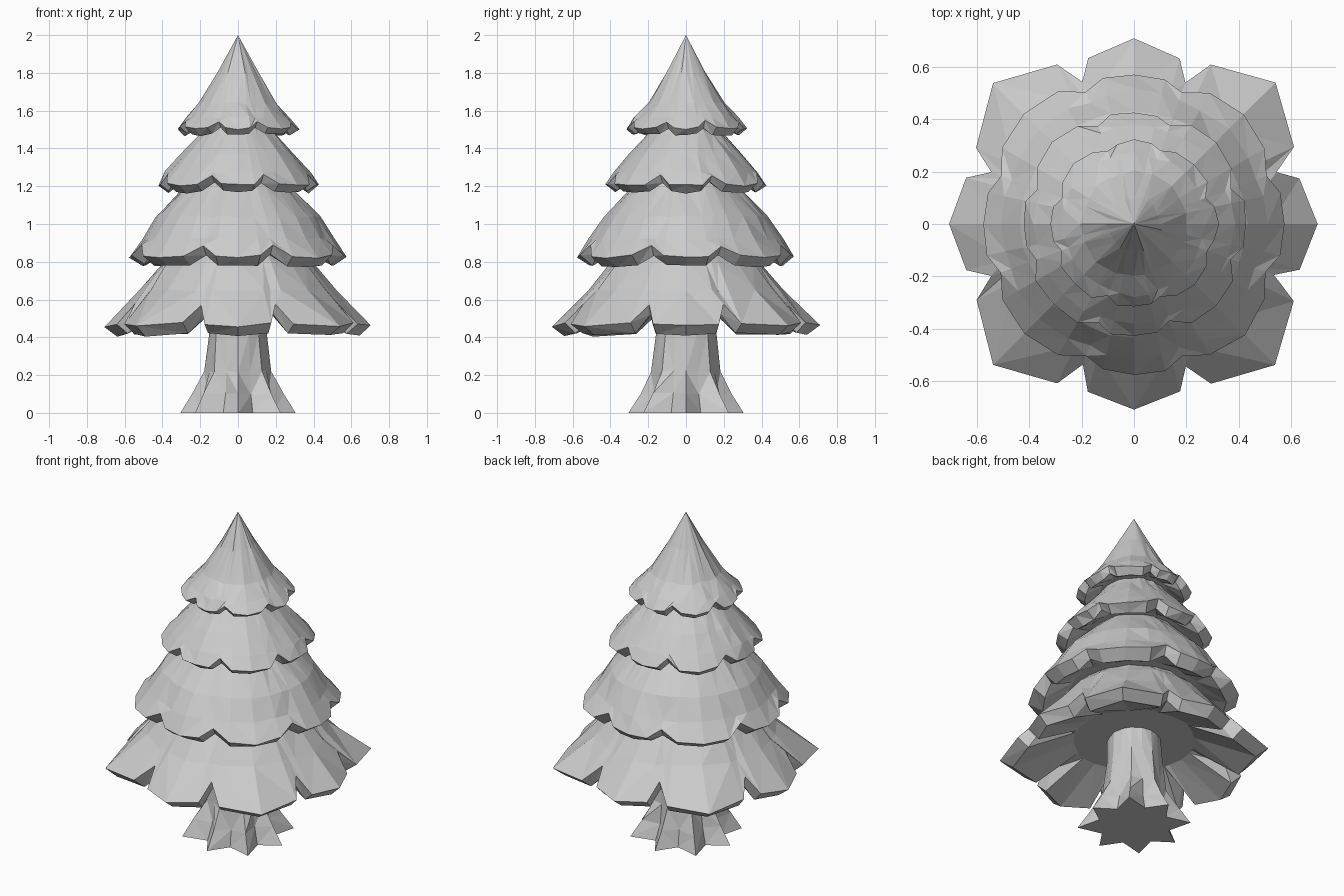
import bpy, bmesh, random
from math import sin, cos, radians

if "Cube" in bpy.data.objects:
    bpy.data.objects.remove(bpy.data.objects["Cube"])

random.seed(4)


def loft(name, rings, apex=None, jitter=0.0):
    """Skin a list of rings [(angle, radius, z), ...] into a closed faceted solid."""
    bm = bmesh.new()
    rows = []
    for ring in rings:
        row = []
        for a, r, z in ring:
            j = jitter if z > 0 else 0
            r += random.uniform(-j, j)
            z += random.uniform(-j, j)
            row.append(bm.verts.new((r * cos(a), r * sin(a), z)))
        rows.append(row)
    n = len(rows[0])
    for low, high in zip(rows, rows[1:]):
        for k in range(n):
            m = (k + 1) % n
            a, b, c, d = low[k], low[m], high[m], high[k]
            # random diagonals give the hand-cut facets
            if random.random() < 0.5:
                bm.faces.new((a, b, c))
                bm.faces.new((a, c, d))
            else:
                bm.faces.new((a, b, d))
                bm.faces.new((b, c, d))
    bm.faces.new(rows[0][::-1])
    if apex:
        tip = bm.verts.new(apex)
        for k in range(n):
            bm.faces.new((rows[-1][k], rows[-1][(k + 1) % n], tip))
    else:
        bm.faces.new(rows[-1])
    bmesh.ops.recalc_face_normals(bm, faces=bm.faces[:])
    mesh = bpy.data.meshes.new(name)
    bm.to_mesh(mesh)
    bm.free()
    obj = bpy.data.objects.new(name, mesh)
    bpy.context.collection.objects.link(obj)
    return obj


def lobe_columns(spread):
    """Eight lobes: narrow ones on the axes, wider ones on the diagonals."""
    columns = []
    for i in range(8):
        diagonal = i % 2 == 1
        half = 25 if diagonal else 20
        for t, kind in ((-1, "notch"), (-spread, "side"), (0, "mid"), (spread, "side")):
            columns.append((radians(45 * i + t * half), kind, diagonal))
    return columns


def tier(name, spread, axis, diag, side, notch, z_tip, z_notch, drop, tuck, inner, upper, apex=None):
    """Scalloped skirt: recessed underside, bevelled rim, convex upper profile."""
    columns = lobe_columns(spread)
    rim, lip = [], []
    for a, kind, diagonal in columns:
        if kind == "notch":
            r, z = notch, z_notch
        elif kind == "mid":
            r, z = (diag if diagonal else axis), z_tip
        else:
            r, z = side * (1.02 if diagonal else 1), z_tip + 0.12 * (z_notch - z_tip)
        rim.append((a, r, z))
        lip.append((a, r * (tuck + (0.04 if kind == "notch" else 0)), z - drop))
    rings = [[(a, inner[0], inner[1]) for a, _, _ in columns], lip, rim]
    for r, z, scallop in upper:
        rings.append([(a, r * (1 + scallop * {"mid": 1, "notch": -1, "side": 0.3}[k]), z)
                      for a, k, _ in columns])
    return loft(name, rings, apex, 0.006)


# Foliage, bottom to top
tier("foliage_bottom", 0.77, 0.705, 0.76, 0.66, 0.575, 0.46, 0.575, 0.052, 0.91, (0.345, 0.555),
     [(0.51, 0.65, 0.02), (0.39, 0.80, 0), (0.30, 0.88, 0)])
tier("foliage_lower", 0.6, 0.575, 0.595, 0.57, 0.54, 0.825, 0.885, 0.05, 0.88, (0.37, 0.86),
     [(0.505, 0.92, 0.015), (0.43, 1.04, 0.01), (0.29, 1.19, 0), (0.22, 1.26, 0)])
tier("foliage_upper", 0.6, 0.425, 0.44, 0.425, 0.395, 1.205, 1.26, 0.04, 0.88, (0.27, 1.24),
     [(0.38, 1.275, 0.015), (0.295, 1.37, 0.01), (0.195, 1.48, 0), (0.15, 1.54, 0)])
tier("foliage_top", 0.6, 0.32, 0.325, 0.315, 0.295, 1.505, 1.545, 0.035, 0.87, (0.19, 1.52),
     [(0.27, 1.565, 0.015), (0.2, 1.64, 0.01), (0.10, 1.81, 0)], apex=(0, 0, 2.0))

# Trunk flaring into eight pointed roots, diagonal ones slightly longer
root_rings = []
for ridge, valley, z in ((0.305, 0.205, 0), (0.24, 0.175, 0.1), (0.18, 0.162, 0.22),
                         (0.158, 0.152, 0.42), (0.15, 0.145, 0.6)):
    ring = []
    for k in range(16):
        r = valley if k % 2 else ridge * (1.05 if k % 4 and z < 0.2 else 1)
        ring.append((radians(22.5 * k), r, z))
    root_rings.append(ring)
loft("trunk", root_rings, None, 0.006)
